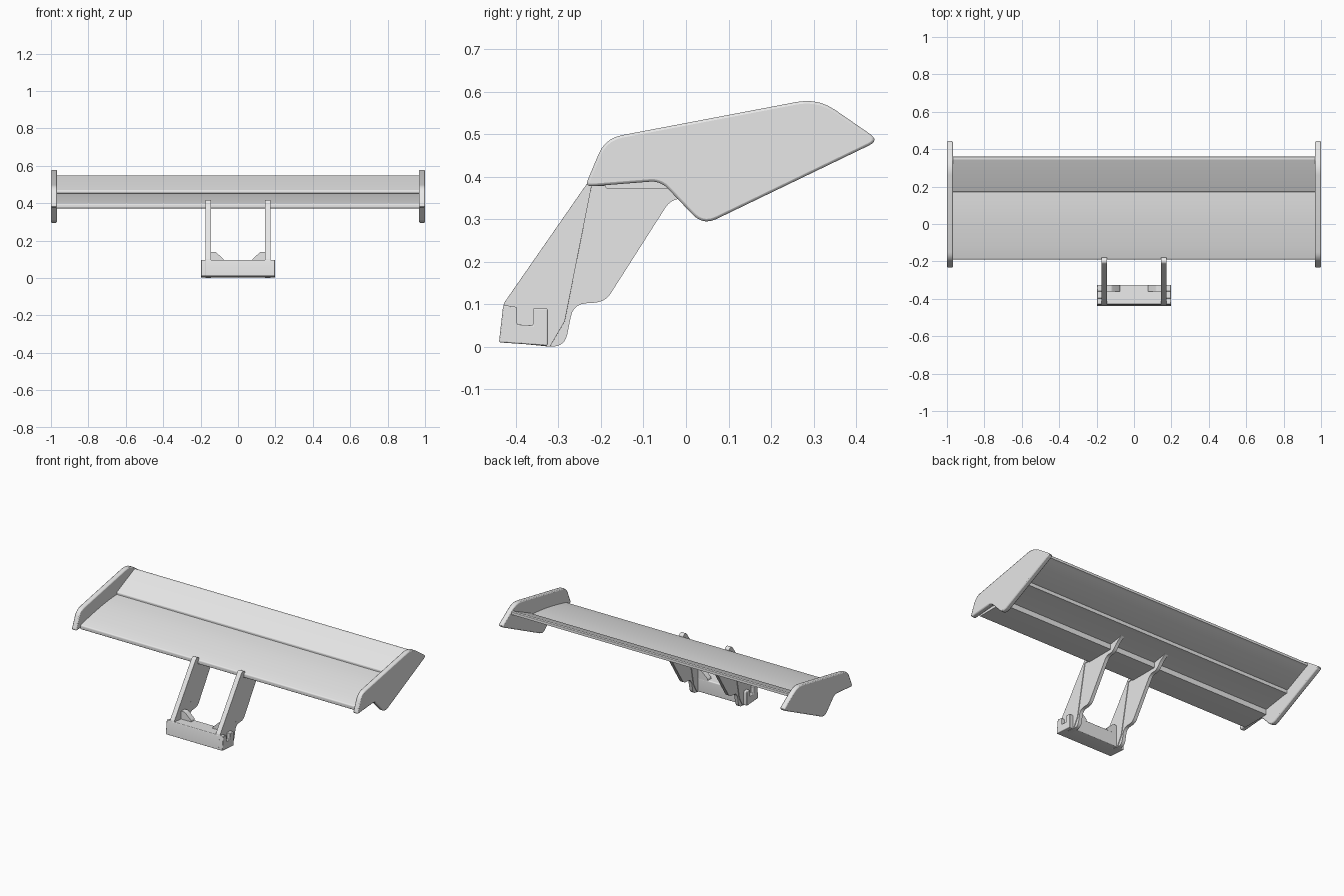
import bpy
import bmesh
import math
from mathutils import Vector

cube = bpy.data.objects.get("Cube")
if cube:
    bpy.data.objects.remove(cube)

grey = bpy.data.materials.new("plain grey")
grey.use_nodes = True
grey.diffuse_color = (0.8, 0.8, 0.8, 1)
grey.node_tree.nodes["Principled BSDF"].inputs["Base Color"].default_value = (0.8, 0.8, 0.8, 1)


def rounded(corners, steps=5):
    """Outline from (u, v, radius) corners, each rounded by a curve."""
    out = []
    for i, (u, v, r) in enumerate(corners):
        p = Vector((u, v))
        if not r:
            out.append(p)
            continue
        a = Vector(corners[i - 1][:2]) - p
        b = Vector(corners[(i + 1) % len(corners)][:2]) - p
        a, b = p + a.normalized() * r, p + b.normalized() * r
        for k in range(steps + 1):
            t = k / steps
            out.append(a * (1 - t) ** 2 + p * 2 * t * (1 - t) + b * t * t)
    return out


def prism(name, corners, lo, hi, axis="x", bevel=0.0):
    """Extrude an outline along x (outline in y, z) or along y (outline in x, z)."""
    bm = bmesh.new()
    place = (lambda p, d: (d, p.x, p.y)) if axis == "x" else (lambda p, d: (p.x, d, p.y))
    face = bm.faces.new([bm.verts.new(place(p, lo)) for p in rounded(corners)])
    ext = bmesh.ops.extrude_face_region(bm, geom=[face])
    move = Vector(place(Vector((0, 0)), hi - lo))
    bmesh.ops.translate(bm, vec=move, verts=[g for g in ext["geom"] if isinstance(g, bmesh.types.BMVert)])
    bmesh.ops.recalc_face_normals(bm, faces=bm.faces)
    mesh = bpy.data.meshes.new(name)
    bm.to_mesh(mesh)
    bm.free()
    mesh.materials.append(grey)
    obj = bpy.data.objects.new(name, mesh)
    bpy.context.collection.objects.link(obj)
    if bevel:
        mod = obj.modifiers.new("soft edges", "BEVEL")
        mod.width, mod.segments = bevel, 2
        mod.limit_method, mod.angle_limit = "ANGLE", math.radians(50)
    bpy.ops.object.select_all(action="DESELECT")
    obj.select_set(True)
    bpy.context.view_layer.objects.active = obj
    bpy.ops.object.shade_smooth_by_angle(angle=math.radians(30))
    return obj


def pair(name, corners, lo, hi, axis="x", bevel=0.0):
    """Matching left (+x) and right (-x) parts."""
    prism("left_" + name, corners, lo, hi, axis, bevel)
    if axis == "x":
        prism("right_" + name, corners, -hi, -lo, axis, bevel)
    else:
        prism("right_" + name, [(-u, v, r) for u, v, r in corners], lo, hi, axis, bevel)


# End plates
plate = [(-0.238, 0.376, 0.018), (-0.06, 0.39, 0.025), (0.04, 0.285, 0.035),
         (0.455, 0.485, 0.027), (0.31, 0.585, 0.05), (-0.19, 0.49, 0.04)]
pair("end_plate", plate, 0.968, 1.0, bevel=0.006)

# Main wing: cambered top, stepped underside
main = [(-0.19, 0.372, 0.006), (0.0, 0.372, 0), (0.0, 0.405, 0), (0.16, 0.43, 0),
        (0.18, 0.43, 0), (0.18, 0.455, 0)]
main += [(0.18 - 0.37 * t, 0.455 - 0.057 * t ** 1.6, 0) for t in (0.2, 0.4, 0.6, 0.8)]
main += [(-0.19, 0.398, 0.008)]
prism("main_wing", main, -0.97, 0.97)

# Rear flap
flap = [(0.172, 0.452, 0), (0.19, 0.452, 0), (0.345, 0.525, 0), (0.36, 0.53, 0),
        (0.36, 0.547, 0.004), (0.345, 0.547, 0.004), (0.172, 0.468, 0.006)]
prism("rear_flap", flap, -0.97, 0.97)

# Uprights: thick front spar and thinner web behind it
spar = [(-0.43, 0.1, 0.008), (-0.225, 0.395, 0.02), (-0.205, 0.42, 0.012), (-0.18, 0.41, 0.01),
        (-0.18, 0.378, 0), (-0.222, 0.378, 0), (-0.285, 0.06, 0), (-0.32, 0.0, 0), (-0.42, 0.01, 0)]
web = [(-0.23, 0.378, 0), (-0.05, 0.385, 0), (0.0, 0.41, 0), (0.1, 0.425, 0), (0.05, 0.39, 0.02),
       (0.02, 0.348, 0.03), (-0.035, 0.348, 0.025), (-0.19, 0.105, 0.025), (-0.265, 0.1, 0.03),
       (-0.285, 0.0, 0.03), (-0.33, 0.0, 0), (-0.33, 0.1, 0)]
pair("upright_spar", spar, 0.145, 0.175, bevel=0.004)
pair("upright_web", web, 0.149, 0.171)

# Mounting foot with notched ends
foot = [(-0.44, 0.01, 0.004), (-0.43, 0.098, 0.006), (-0.36, 0.09, 0), (-0.325, 0.09, 0.008),
        (-0.325, 0.002, 0.006)]
notched = [(-0.44, 0.01, 0.004), (-0.43, 0.098, 0.006), (-0.397, 0.093, 0), (-0.397, 0.052, 0),
           (-0.36, 0.05, 0), (-0.36, 0.09, 0), (-0.325, 0.09, 0.006), (-0.325, 0.002, 0.006)]
prism("mounting_foot", foot, -0.172, 0.172)
pair("foot_end", notched, 0.17, 0.198, bevel=0.006)

# Corner gussets between foot and uprights
gusset = [(0.15, 0.085, 0), (0.15, 0.14, 0), (0.12, 0.14, 0.008), (0.075, 0.098, 0.008), (0.075, 0.085, 0)]
pair("gusset", gusset, -0.36, -0.325, axis="y")
